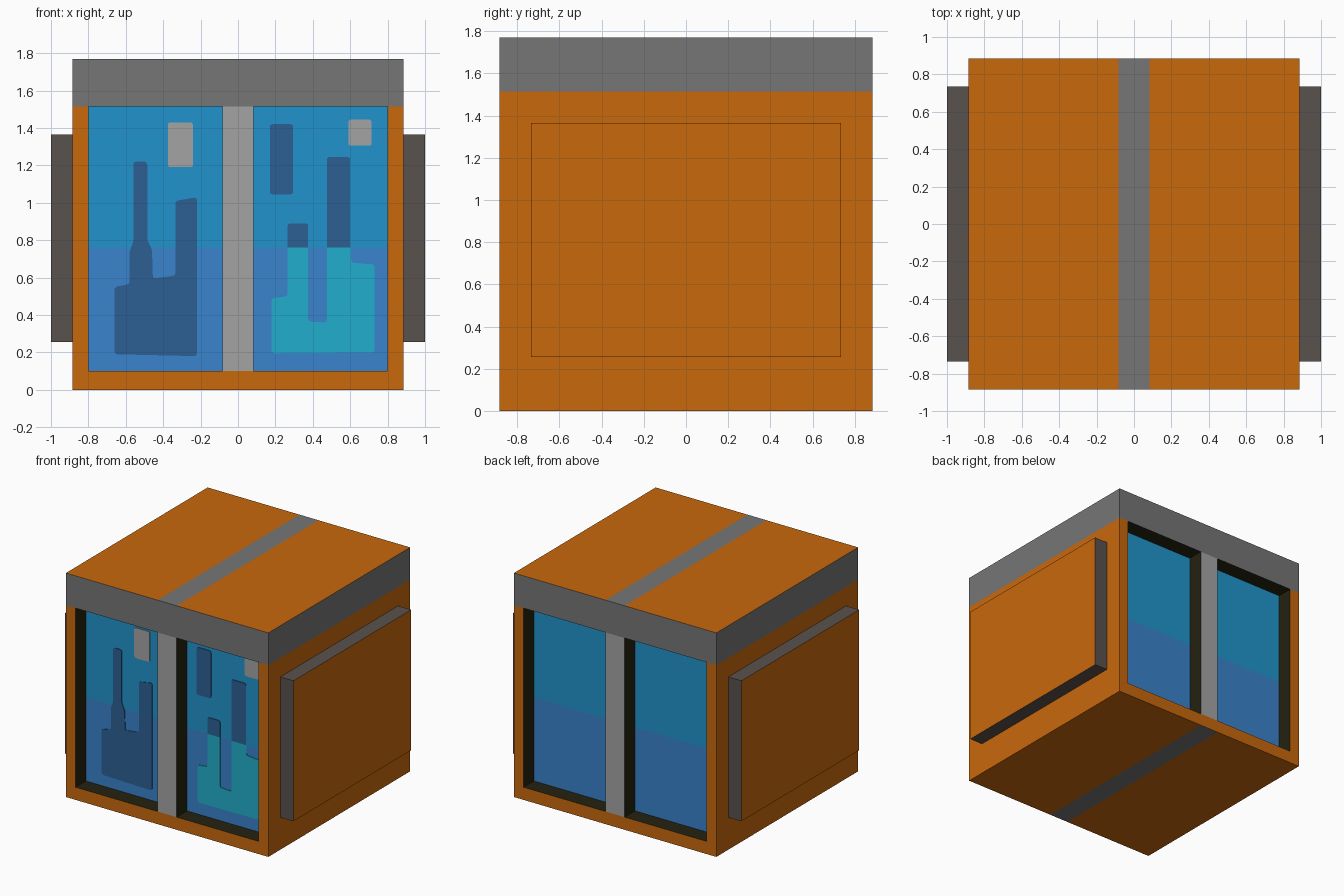
import bpy
import bmesh
from mathutils import Vector

default_cube = bpy.data.objects.get("Cube")
if default_cube:
    bpy.data.objects.remove(default_cube, do_unlink=True)

HALF, TOP = 0.885, 1.77
PILLAR, OPEN_X = 0.083, 0.8          # half widths
SILL, LINTEL, HORIZON = 0.1, 1.515, 0.76
RECESS = 0.13


def linear(c):
    c /= 255
    return c / 12.92 if c <= 0.04045 else ((c + 0.055) / 1.055) ** 2.4


def make_material(name, rgb):
    mat = bpy.data.materials.new(name)
    mat.use_nodes = True
    colour = [linear(c) for c in rgb] + [1.0]
    mat.diffuse_color = colour
    bsdf = mat.node_tree.nodes["Principled BSDF"]
    bsdf.inputs["Base Color"].default_value = colour
    bsdf.inputs["Roughness"].default_value = 0.8
    return mat


orange = make_material("orange", (200, 104, 12))
grey = make_material("grey", (118, 118, 118))
light_grey = make_material("light grey", (164, 164, 164))
brown_grey = make_material("brown grey", (90, 82, 78))
dark_olive = make_material("dark olive", (36, 34, 16))
sky_blue = make_material("sky blue", (33, 148, 204))
blue = make_material("blue", (58, 131, 204))
navy = make_material("navy", (44, 96, 146))
teal = make_material("teal", (34, 174, 204))


def finish(name, bm, materials):
    mesh = bpy.data.meshes.new(name)
    bm.to_mesh(mesh)
    bm.free()
    for mat in materials:
        mesh.materials.append(mat)
    obj = bpy.data.objects.new(name, mesh)
    bpy.context.collection.objects.link(obj)
    return obj


def add_box(bm, low, high):
    low, high = Vector(low), Vector(high)
    verts = bmesh.ops.create_cube(bm, size=1)["verts"]
    bmesh.ops.scale(bm, vec=high - low, verts=verts)
    bmesh.ops.translate(bm, vec=(low + high) / 2, verts=verts)


def cut(bm, faces, point, normal):
    edges = {e for f in faces for e in f.edges}
    verts = {v for f in faces for v in f.verts}
    bmesh.ops.bisect_plane(bm, geom=list(faces) + list(edges) + list(verts),
                           plane_co=point, plane_no=normal)


# Cabin: a box with two recessed windows at the front and at the back
BODY = [orange, grey, light_grey, dark_olive, sky_blue, blue]
bm = bmesh.new()
add_box(bm, (-HALF, -HALF, 0), (HALF, HALF, TOP))
for x in (-OPEN_X, -PILLAR, PILLAR, OPEN_X):
    cut(bm, bm.faces[:], (x, 0, 0), (1, 0, 0))
for z in (SILL, LINTEL):
    cut(bm, bm.faces[:], (0, 0, z), (0, 0, 1))
bm.normal_update()

panes = []
for f in bm.faces:
    c = f.calc_center_median()
    middle = abs(c.x) < PILLAR
    if abs(f.normal.z) > 0.5:                      # roof and floor stripe
        f.material_index = BODY.index(grey if middle else orange)
    elif c.z > LINTEL:                             # band under the roof
        f.material_index = BODY.index(grey)
    elif abs(f.normal.y) > 0.5 and c.z > SILL and abs(c.x) < OPEN_X:
        if middle:                                 # pillar
            f.material_index = BODY.index(light_grey)
        else:
            panes.append(f)

reveals = bmesh.ops.inset_individual(bm, faces=panes, thickness=0, depth=-RECESS)
for f in reveals["faces"]:
    f.material_index = BODY.index(dark_olive)


def is_pane(f):
    c = f.calc_center_median()
    return abs(f.normal.y) > 0.5 and abs(abs(c.y) - HALF + RECESS) < 0.01


bm.normal_update()
cut(bm, [f for f in bm.faces if is_pane(f)], (0, 0, HORIZON), (0, 0, 1))
bm.normal_update()
for f in filter(is_pane, bm.faces):
    above = f.calc_center_median().z > HORIZON
    f.material_index = BODY.index(sky_blue if above else blue)
bmesh.ops.dissolve_limit(bm, angle_limit=0.01, verts=bm.verts[:],
                         edges=bm.edges[:], delimit={'MATERIAL'})
finish("cabin", bm, BODY)

# Side panels: orange outer face, dark rim
for name, side in (("left_panel", 1), ("right_panel", -1)):
    bm = bmesh.new()
    inner, outer = sorted((side * HALF, side))
    add_box(bm, (inner, -0.735, 0.255), (outer, 0.735, 1.365))
    bm.normal_update()
    for f in bm.faces:
        f.material_index = 0 if f.normal.x * side > 0.5 else 1
    finish(name, bm, [orange, brown_grey])


# Painted shapes on the front windows: thin plates with softened corners
def painted_plate(name, mat, outline):
    bm = bmesh.new()
    face = bm.faces.new([bm.verts.new((x, RECESS - HALF, z)) for x, z in outline])
    soft = [v for v in bm.verts if abs(v.co.z - HORIZON) > 0.001]
    bmesh.ops.bevel(bm, geom=soft, offset=0.015, segments=3, profile=0.5,
                    affect='VERTICES')
    solid = bmesh.ops.extrude_face_region(bm, geom=bm.faces[:])
    moved = [v for v in solid["geom"] if isinstance(v, bmesh.types.BMVert)]
    bmesh.ops.translate(bm, vec=(0, -0.005, 0), verts=moved)
    bmesh.ops.recalc_face_normals(bm, faces=bm.faces[:])
    bmesh.ops.triangulate(bm, faces=[f for f in bm.faces if len(f.verts) > 4])
    finish(name, bm, [mat])


def rectangle(x0, x1, z0, z1):
    return [(x0, z0), (x1, z0), (x1, z1), (x0, z1)]


painted_plate("right_window_patch", light_grey, rectangle(-.375, -.24, 1.19, 1.43))
painted_plate("left_window_patch", light_grey, rectangle(.59, .715, 1.305, 1.445))
painted_plate("high_tower", navy, rectangle(.17, .295, 1.045, 1.42))
painted_plate("tall_tower", navy, rectangle(.475, .6, HORIZON, 1.245))
painted_plate("short_tower", navy, rectangle(.265, .375, HORIZON, .89))
painted_plate("right_window_skyline", navy, [
    (-.66, .55), (-.66, .19), (-.22, .18), (-.22, 1.03), (-.335, 1.01),
    (-.335, .61), (-.455, .595), (-.46, .75), (-.485, .8), (-.485, 1.22),
    (-.56, 1.22), (-.56, .79), (-.58, .74), (-.58, .565)])
painted_plate("left_window_skyline", teal, [
    (.18, .49), (.18, .195), (.73, .2), (.73, .67), (.605, .68),
    (.605, HORIZON), (.475, HORIZON), (.475, .36), (.375, .365),
    (.375, HORIZON), (.265, HORIZON), (.265, .5)])
